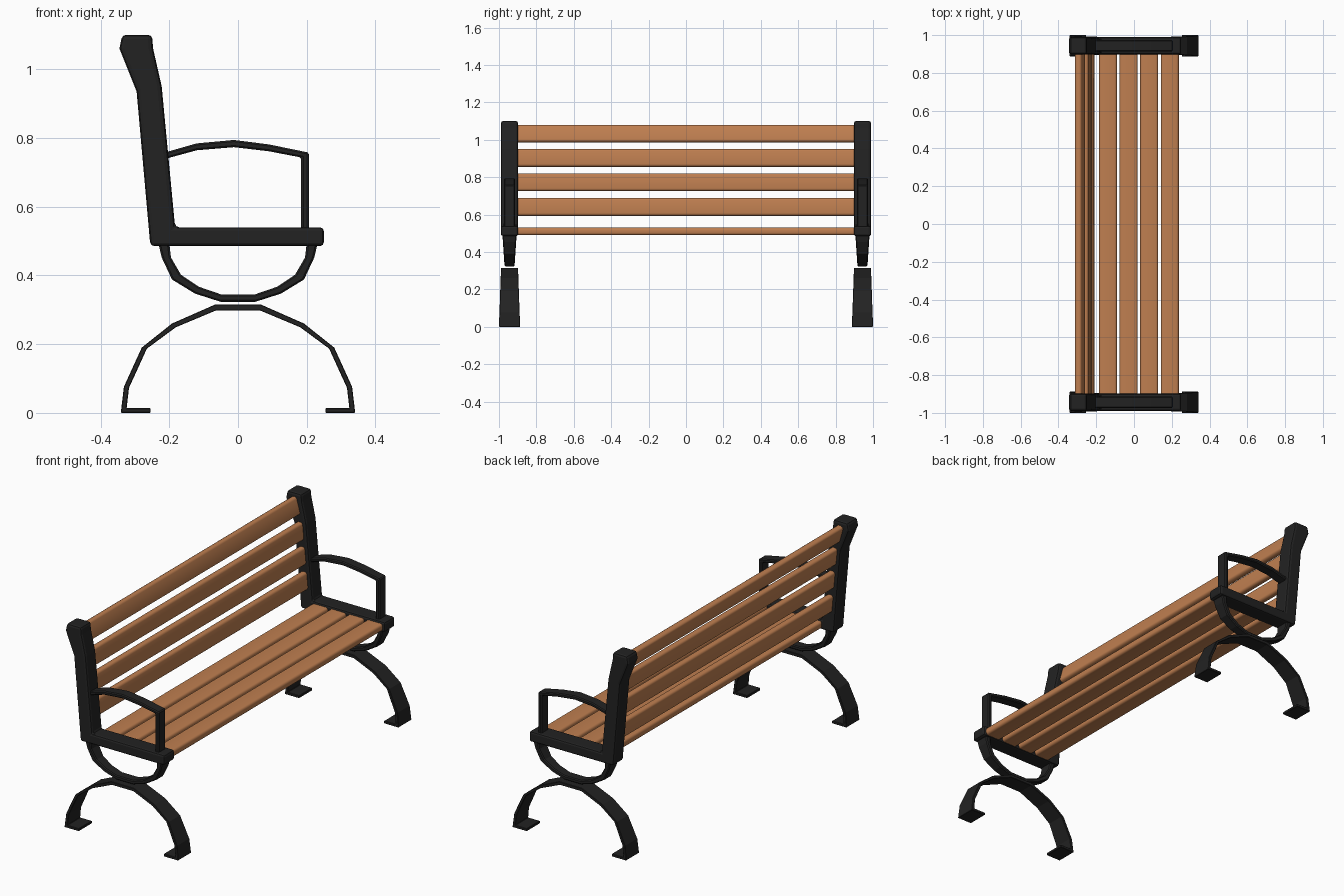
import bpy, bmesh, math

if "Cube" in bpy.data.objects:
    bpy.data.objects.remove(bpy.data.objects["Cube"])

END_Y = 0.9435  # centre line of each end frame


def material(name, rgb):
    m = bpy.data.materials.new(name)
    m.diffuse_color = (*rgb, 1)
    m.use_nodes = True
    m.node_tree.nodes["Principled BSDF"].inputs["Base Color"].default_value = m.diffuse_color
    return m


IRON = material("black iron", (0.016, 0.016, 0.016))
WOOD = material("warm wood", (0.52, 0.21, 0.08))


def mirrored(points):
    """Complete a left half profile with its right half."""
    return points + [(-x, z) for x, z in reversed(points)]


def add_object(name, bm, mat):
    bmesh.ops.recalc_face_normals(bm, faces=bm.faces)
    me = bpy.data.meshes.new(name)
    bm.to_mesh(me)
    bm.free()
    me.materials.append(mat)
    ob = bpy.data.objects.new(name, me)
    bpy.context.collection.objects.link(ob)
    return ob


def bevel(ob, width, segments):
    b = ob.modifiers.new("bevel", "BEVEL")
    b.width, b.segments = width, segments
    b.limit_method, b.angle_limit = "ANGLE", math.radians(40)


def smooth(ob):
    bpy.ops.object.select_all(action="DESELECT")
    ob.select_set(True)
    bpy.context.view_layer.objects.active = ob
    bpy.ops.object.shade_smooth_by_angle(angle=math.radians(35))


def bar(name, outer, inner, half_width, bevel_width, segments=1):
    """Bent bar between two xz outlines, mirrored to both bench ends."""
    bm = bmesh.new()
    rings = []
    for a, b in zip(outer, inner):
        w = half_width(a[1])
        rings.append([bm.verts.new((x, END_Y + s * w, z))
                      for (x, z), s in ((a, -1), (a, 1), (b, 1), (b, -1))])
    for r, q in zip(rings, rings[1:]):
        for i in range(4):
            j = (i + 1) % 4
            bm.faces.new((r[i], r[j], q[j], q[i]))
    bm.faces.new(rings[0])
    bm.faces.new(rings[-1])
    ob = add_object(name, bm, IRON)
    m = ob.modifiers.new("both ends", "MIRROR")
    m.use_axis = (False, True, False)
    m.use_mirror_merge = False
    bevel(ob, bevel_width, segments)
    return ob


def slat(name, x, z, width, thick, tilt):
    """Long rounded board along y; width runs along local z."""
    bm = bmesh.new()
    bmesh.ops.create_cube(bm, size=1)
    bmesh.ops.scale(bm, vec=(thick, 1.82, width), verts=bm.verts)
    edges = [e for e in bm.edges
             if abs(e.verts[0].co.y - e.verts[1].co.y) > 1]
    bmesh.ops.bevel(bm, geom=edges, offset=0.013, segments=3,
                    profile=0.5, affect="EDGES")
    ob = add_object(name, bm, WOOD)
    ob.location = (x, 0, z)
    ob.rotation_euler.y = tilt
    smooth(ob)


# Back post and seat rail in one L-shaped casting
bar("end_frame",
    [(-0.337, 1.1), (-0.345, 1.06), (-0.295, 0.935), (-0.255, 0.485), (0.25, 0.485)],
    [(-0.25, 1.1), (-0.247, 1.06), (-0.222, 0.95), (-0.183, 0.54), (0.25, 0.54)],
    lambda z: 0.0455, 0.012, 2)

# Armrest with front upright
bar("armrest",
    [(-0.215, 0.757), (-0.12, 0.784), (-0.012, 0.794), (0.09, 0.781), (0.207, 0.757), (0.207, 0.52)],
    [(-0.215, 0.738), (-0.12, 0.764), (-0.012, 0.773), (0.09, 0.761), (0.184, 0.743), (0.184, 0.52)],
    lambda z: 0.0295, 0.005)

# Bowl-shaped support under the seat
bar("seat_support",
    mirrored([(-0.232, 0.495), (-0.222, 0.452), (-0.192, 0.388), (-0.125, 0.347), (-0.05, 0.323)]),
    mirrored([(-0.2, 0.495), (-0.195, 0.452), (-0.166, 0.402), (-0.114, 0.367), (-0.05, 0.345)]),
    lambda z: 0.027 + 0.011 * (z - 0.323) / 0.17, 0.005)

# Arched legs flaring towards flat feet
bar("leg_arch",
    mirrored([(-0.254, 0), (-0.341, 0), (-0.332, 0.076), (-0.28, 0.19), (-0.192, 0.26), (-0.067, 0.315)]),
    mirrored([(-0.254, 0.014), (-0.324, 0.014), (-0.317, 0.073), (-0.265, 0.187), (-0.181, 0.249), (-0.064, 0.298)]),
    lambda z: 0.0565 - 0.011 * z / 0.315, 0.002)

# Seat slats
for i in range(4):
    slat(f"seat_slat_{i + 1}", -0.1375 + i * 0.109, 0.51, 0.095, 0.04, math.pi / 2)

# Back slats following the bend of the post
for i, (x, z, tilt) in enumerate([(-0.231, 0.641, -0.09), (-0.243, 0.773, -0.09),
                                  (-0.256, 0.903, -0.1), (-0.285, 1.032, -0.27)]):
    slat(f"back_slat_{i + 1}", x, z, 0.095, 0.036, tilt)
